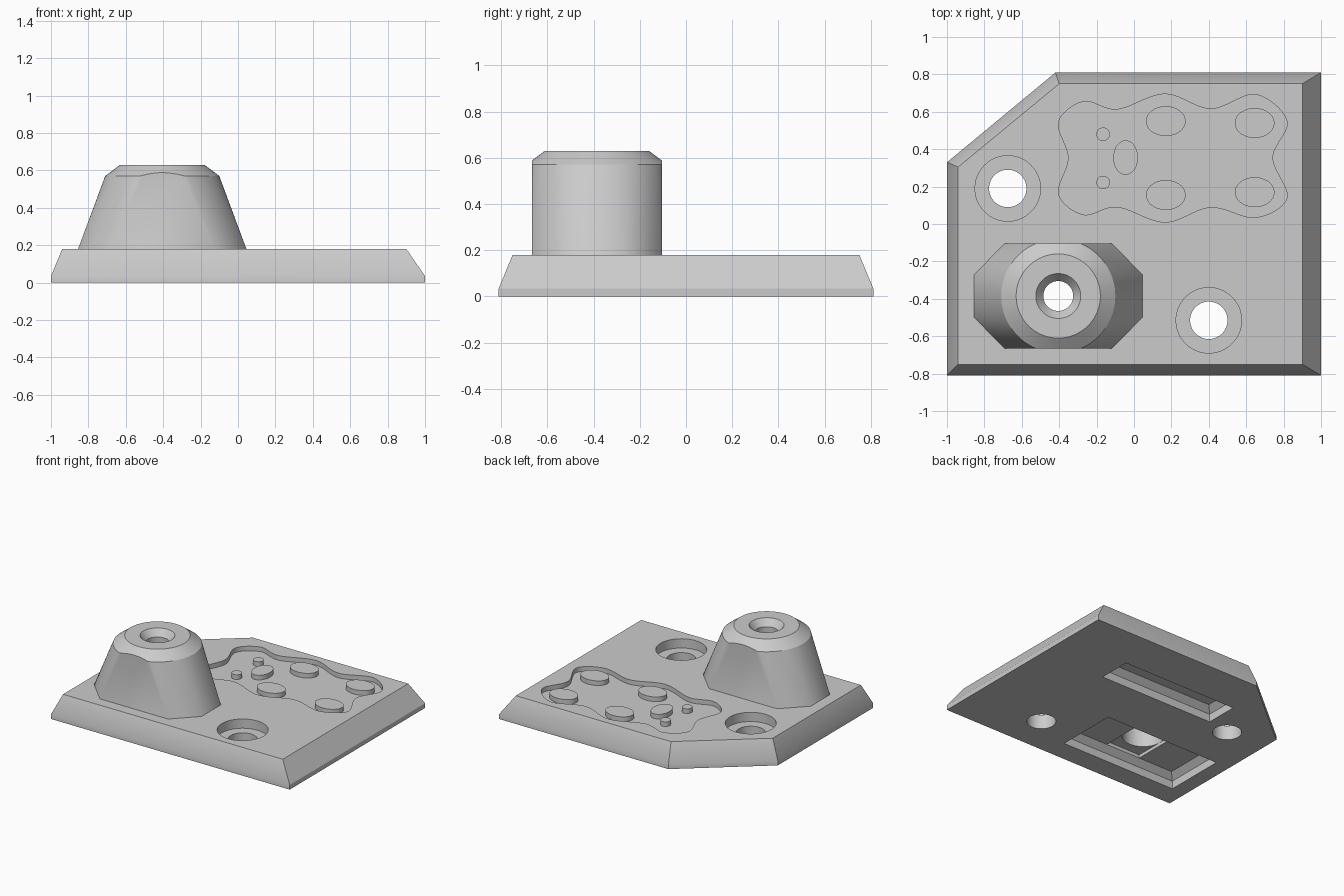
import bpy, bmesh, math
from mathutils import Vector

cube = bpy.data.objects.get("Cube")
if cube:
    bpy.data.objects.remove(cube)

grey = bpy.data.materials.new("light_grey")
grey.use_nodes = True
grey.diffuse_color = (0.6, 0.6, 0.6, 1)
grey.node_tree.nodes["Principled BSDF"].inputs["Base Color"].default_value = (0.6, 0.6, 0.6, 1)


def finish(name, bm):
    bmesh.ops.recalc_face_normals(bm, faces=bm.faces)
    mesh = bpy.data.meshes.new(name)
    bm.to_mesh(mesh)
    bm.free()
    mesh.materials.append(grey)
    obj = bpy.data.objects.new(name, mesh)
    bpy.context.collection.objects.link(obj)
    return obj


def loft(name, rings):
    """Closed solid through rings of equal point count; each is (outline, z)."""
    bm = bmesh.new()
    loops = [[bm.verts.new((x, y, z)) for x, y in pts] for pts, z in rings]
    for a, b in zip(loops, loops[1:]):
        for i in range(len(a)):
            j = (i + 1) % len(a)
            bm.faces.new((a[i], a[j], b[j], b[i]))
    bm.faces.new(loops[0][::-1])
    bm.faces.new(loops[-1])
    return finish(name, bm)


def ellipse(cx, cy, rx, ry=None, n=64):
    ry = ry or rx
    return [(cx + rx * math.cos(math.tau * i / n), cy + ry * math.sin(math.tau * i / n)) for i in range(n)]


def rect(x0, x1, y0, y1, inset=0):
    x0, x1, y0, y1 = x0 + inset, x1 - inset, y0 + inset, y1 - inset
    return [(x0, y0), (x1, y0), (x1, y1), (x0, y1)]


def lathe(name, cx, cy, profile):
    return loft(name, [(ellipse(cx, cy, r), z) for r, z in profile])


def spline(points, steps=10):
    """Closed smooth curve through the points."""
    out, n = [], len(points)
    for i in range(n):
        p, q, r, s = (Vector(points[(i + k) % n]) for k in (-1, 0, 1, 2))
        for k in range(steps):
            t = k / steps
            v = (2 * q + (r - p) * t + (2 * p - 5 * q + 4 * r - s) * t**2
                 + (3 * q - p - 3 * r + s) * t**3) / 2
            out.append(tuple(v))
    return out


def combine(target, tool, operation):
    mod = target.modifiers.new("join", "BOOLEAN")
    mod.object, mod.operation, mod.solver = tool, operation, "EXACT"
    bpy.context.view_layer.objects.active = target
    bpy.ops.object.modifier_apply(modifier=mod.name)
    bpy.data.objects.remove(tool)


def smooth(obj):
    bpy.ops.object.select_all(action="DESELECT")
    obj.select_set(True)
    bpy.context.view_layer.objects.active = obj
    bpy.ops.object.shade_smooth_by_angle(angle=math.radians(25))


# Base plate with sloped sides and one cut corner
TOP = 0.18
outer = [(-1, -0.81), (1, -0.81), (1, 0.81), (-0.42, 0.81), (-1, 0.33)]
inner = [(-0.94, -0.75), (0.9, -0.75), (0.9, 0.75), (-0.4, 0.75), (-0.94, 0.305)]
plate = loft("base_plate", [(outer, 0), (outer, 0.035), (inner, TOP)])

# Tower: octagonal foot blending into a round, chamfered top with flat sides
TX, TY, FLAT = -0.405, -0.385, 0.281
bm = bmesh.new()
for sx in (-1, 1):
    for sy in (-1, 1):
        for x, y in ((0.45, 0.115), (0.285, FLAT)):
            for z in (0.15, TOP):
                bm.verts.new((TX + sx * x, TY + sy * y, z))
for x, y in ellipse(0, 0, 0.305, n=96):
    y = max(-FLAT, min(FLAT, y))
    bm.verts.new((TX + x, TY + y, 0.57 + (0.305 - math.hypot(x, y)) * 0.75))
for x, y in ellipse(TX, TY, 0.225, n=96):
    bm.verts.new((x, y, 0.63))
hull = bmesh.ops.convex_hull(bm, input=bm.verts)
bmesh.ops.delete(bm, geom=[v for v in bm.verts if not v.link_faces], context="VERTS")
bmesh.ops.dissolve_limit(bm, angle_limit=0.002, verts=bm.verts, edges=bm.edges)
combine(plate, finish("tower", bm), "UNION")

# Counterbored screw holes
for x, y in ((-0.675, 0.19), (0.4, -0.515)):
    combine(plate, lathe("screw_hole", x, y, [(0.1, -0.1), (0.1, 0.11), (0.175, 0.11), (0.175, 0.3)]),
            "DIFFERENCE")

# Underside pockets with tapered ceilings
for box in ((-0.885, 0.085, -0.645, -0.175), (-0.49, 0.47, 0.225, 0.475)):
    combine(plate, loft("pocket", [(rect(*box), -0.05), (rect(*box), 0.06), (rect(*box, 0.045), 0.1)]),
            "DIFFERENCE")

# Shallow cross slot and stepped bore through the tower
slot = rect(TX - 0.145, TX + 0.145, -0.6, -0.22)
combine(plate, loft("cross_slot", [(slot, 0.05), (slot, 0.125)]), "DIFFERENCE")
combine(plate, lathe("bore", TX, TY, [(0.144, 0.05), (0.144, 0.45), (0.08, 0.45),
                                      (0.08, 0.58), (0.12, 0.63), (0.128, 0.64)]), "DIFFERENCE")

# Wavy recess in the top face
wave = [(-0.27, 0.655), (-0.09, 0.612), (0.165, 0.695), (0.41, 0.615), (0.65, 0.692), (0.818, 0.55),
        (0.74, 0.355), (0.818, 0.14), (0.65, 0.035), (0.41, 0.09), (0.165, 0.01), (-0.09, 0.092),
        (-0.27, 0.05), (-0.403, 0.16), (-0.35, 0.352), (-0.403, 0.545)]
wave = spline(wave)
FLOOR = 0.145
combine(plate, loft("recess", [(wave, FLOOR), (wave, 0.25)]), "DIFFERENCE")
smooth(plate)

# Raised spots standing in the recess
spots = [(x, y, 0.106, 0.08) for x, y in ((0.17, 0.55), (0.645, 0.54), (0.17, 0.155), (0.645, 0.17))]
spots += [(-0.045, 0.355, 0.066, 0.092), (-0.165, 0.48, 0.036, 0.036), (-0.165, 0.222, 0.036, 0.036)]
for i, spot in enumerate(spots):
    outline = ellipse(*spot, n=48)
    smooth(loft(f"raised_spot_{i + 1}", [(outline, FLOOR - 0.005), (outline, TOP)]))
